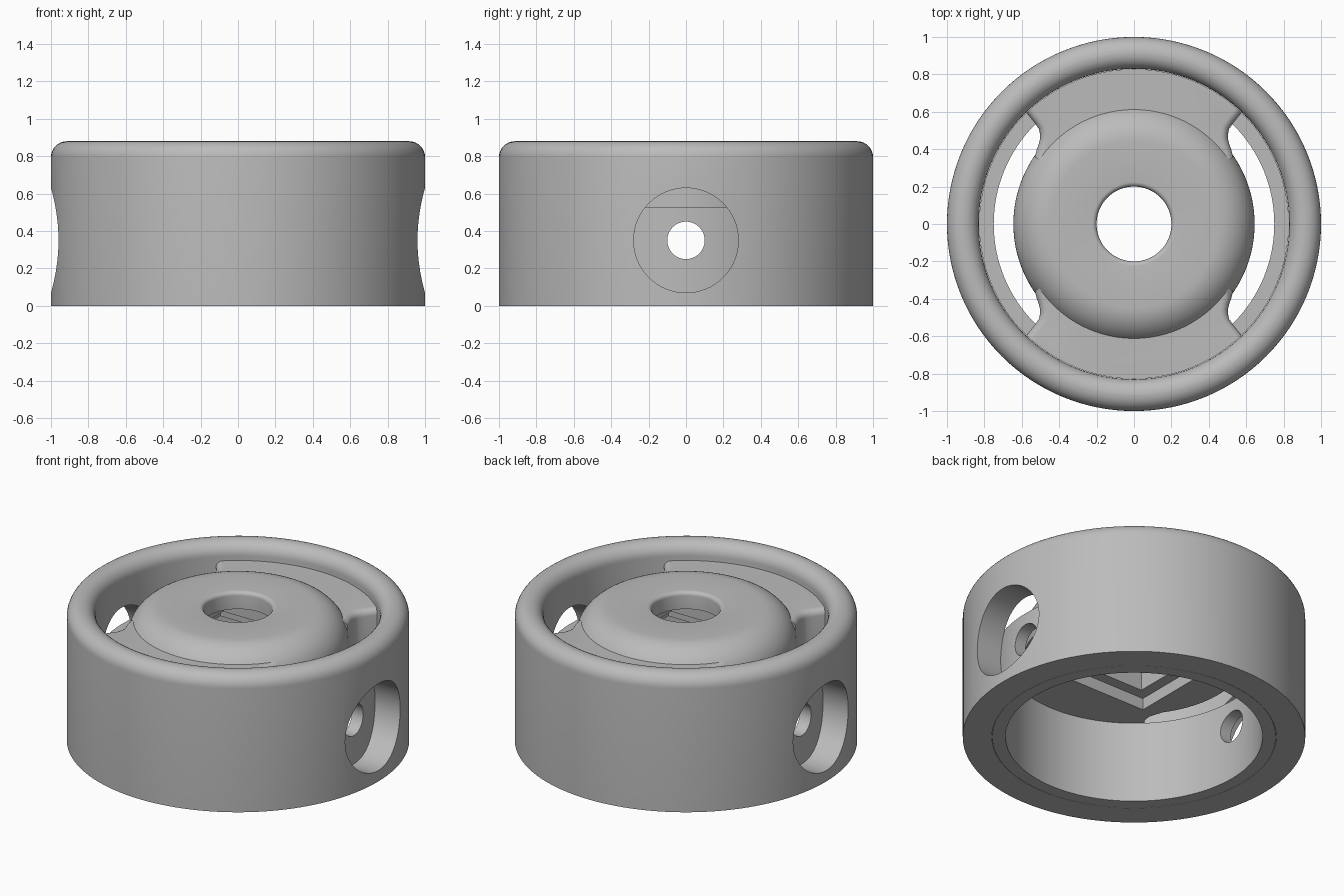
import bpy, bmesh, math
from mathutils import Matrix, Vector

if "Cube" in bpy.data.objects:
    bpy.data.objects.remove(bpy.data.objects["Cube"], do_unlink=True)

COLOR = (0.5, 0.5, 0.5, 1)
grey = bpy.data.materials.new("plain grey")
grey.use_nodes = True
grey.diffuse_color = COLOR
grey.node_tree.nodes["Principled BSDF"].inputs["Base Color"].default_value = COLOR

SEGMENTS = 128
RIM_Z, DECK_Z, WEB_Z, HUB_Z = 0.88, 0.525, 0.77, 0.86
CUP_R, HUB_R, HOLE_Z = 0.828, 0.645, 0.35


def make(name, bm):
    bmesh.ops.recalc_face_normals(bm, faces=bm.faces)
    mesh = bpy.data.meshes.new(name)
    bm.to_mesh(mesh)
    bm.free()
    obj = bpy.data.objects.new(name, mesh)
    mesh.materials.append(grey)
    bpy.context.collection.objects.link(obj)
    return obj


def arc(cx, cz, r, start, end, steps=8):
    angles = [math.radians(start + (end - start) * i / steps) for i in range(steps + 1)]
    return [(cx + r * math.cos(a), cz + r * math.sin(a)) for a in angles]


def revolve(name, profile):
    """Turn a closed (radius, height) profile about the z axis."""
    bm = bmesh.new()
    rings = []
    for i in range(SEGMENTS):
        a = math.tau * i / SEGMENTS
        rings.append([bm.verts.new((r * math.cos(a), r * math.sin(a), z)) for r, z in profile])
    n = len(profile)
    for i, ring in enumerate(rings):
        nxt = rings[(i + 1) % SEGMENTS]
        for j in range(n):
            k = (j + 1) % n
            bm.faces.new((ring[j], nxt[j], nxt[k], ring[k]))
    return make(name, bm)


def side_bore(radius):
    """Cutter running through both sides along x."""
    bm = bmesh.new()
    matrix = Matrix.Translation((0, 0, HOLE_Z)) @ Matrix.Rotation(math.pi / 2, 4, 'Y')
    bmesh.ops.create_cone(bm, cap_ends=True, segments=64, radius1=radius,
                          radius2=radius, depth=3, matrix=matrix)
    return make("side_bore_cutter", bm)


def square_pocket(half, top):
    bottom = DECK_Z - 0.1
    bm = bmesh.new()
    bmesh.ops.create_cube(bm, size=1, matrix=Matrix.Translation((0, 0, (top + bottom) / 2))
                          @ Matrix.Diagonal((2 * half, 2 * half, top - bottom, 1)))
    return make("pocket_cutter", bm)


def web(name, turn):
    """Bridge between hub and cup, with rounded ends beside the slots."""
    end = [(CUP_R, 46), (0.76, 45.5), (0.72, 45), (0.70, 44), (0.68, 42.5),
           (0.665, 40), (0.655, 37.5), (0.64, 34), (0.6, 34)]
    outer = [(CUP_R, 46 + 88 * i / 32) for i in range(1, 32)]
    inner = [(0.6, 146 - 112 * i / 16) for i in range(1, 16)]
    polar = outer + [(r, 180 - a) for r, a in end] + inner + end[::-1]
    bm = bmesh.new()
    pts = [(r * math.cos(math.radians(a + turn)), r * math.sin(math.radians(a + turn))) for r, a in polar]
    base = bm.faces.new([bm.verts.new((x, y, DECK_Z)) for x, y in pts])
    top = bmesh.ops.extrude_face_region(bm, geom=[base], use_keep_orig=True)["geom"]
    bmesh.ops.translate(bm, verts=[g for g in top if isinstance(g, bmesh.types.BMVert)],
                        vec=Vector((0, 0, WEB_Z - DECK_Z)))
    # Soften the upper edge of both slot ends
    edges = [e for e in bm.edges if all(v.co.z > WEB_Z - 0.01 for v in e.verts)
             and all(0.63 < v.co.xy.length for v in e.verts)
             and min(v.co.xy.length for v in e.verts) < CUP_R - 0.01]
    bmesh.ops.bevel(bm, geom=edges, offset=0.04, segments=5, profile=0.5, affect='EDGES')
    return make(name, bm)


def combine(obj, tool, operation):
    mod = obj.modifiers.new(operation.lower(), 'BOOLEAN')
    mod.operation = operation
    mod.solver = 'EXACT'
    mod.object = tool
    bpy.context.view_layer.objects.active = obj
    bpy.ops.object.modifier_apply(modifier=mod.name)
    bpy.data.objects.remove(tool, do_unlink=True)


# Outer ring with a rounded rim and large side openings
ring = revolve("outer_ring", [(0.83, 0), (1, 0)] + arc(0.915, RIM_Z - 0.085, 0.085, 0, 90)
               + arc(0.912, RIM_Z - 0.082, 0.082, 90, 180))
combine(ring, side_bore(0.28), 'DIFFERENCE')

# Inner sleeve with small side holes
sleeve = revolve("inner_sleeve", [(0.75, 0), (CUP_R, 0), (CUP_R, DECK_Z), (0.75, DECK_Z)])
combine(sleeve, side_bore(0.1), 'DIFFERENCE')

# Domed hub joined to the two webs, with a stepped square pocket below
hub = revolve("hub", [(0.2, DECK_Z), (HUB_R, DECK_Z)]
              + arc(HUB_R - 0.2, HUB_Z - 0.2, 0.2, 0, 90, 14)
              + arc(0.225, HUB_Z - 0.025, 0.025, 90, 180, 5))
for turn in (0, 180):
    combine(hub, web("web", turn), 'UNION')
combine(hub, square_pocket(0.42, 0.6), 'DIFFERENCE')
combine(hub, square_pocket(0.35, 0.75), 'DIFFERENCE')

# Smooth curved walls while keeping crisp edges
for obj in (ring, sleeve, hub):
    bpy.ops.object.select_all(action='DESELECT')
    obj.select_set(True)
    bpy.context.view_layer.objects.active = obj
    bpy.ops.object.shade_smooth_by_angle(angle=math.radians(30))
